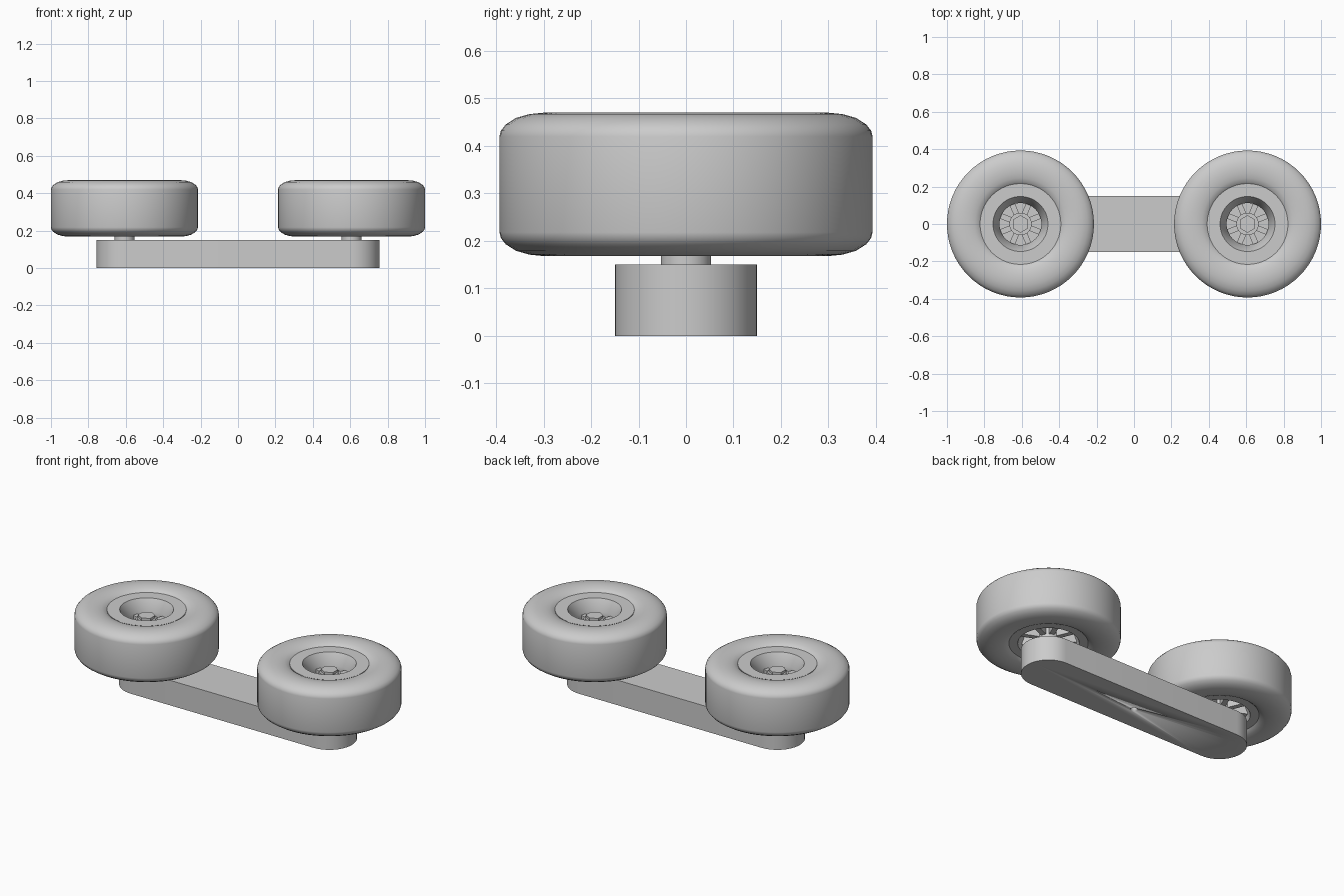
import bpy, bmesh, math
from mathutils import Matrix, Vector

if "Cube" in bpy.data.objects:
    bpy.data.objects.remove(bpy.data.objects["Cube"])

WHEEL_X = 0.607
MID_Z = 0.319

grey = bpy.data.materials.new("plain_grey")
grey.use_nodes = True
colour = (0.6, 0.6, 0.6, 1)
grey.diffuse_color = colour
grey.node_tree.nodes["Principled BSDF"].inputs["Base Color"].default_value = colour


def finish(bm, name, x=0, angle=35):
    bmesh.ops.recalc_face_normals(bm, faces=bm.faces)
    mesh = bpy.data.meshes.new(name)
    bm.to_mesh(mesh)
    bm.free()
    mesh.materials.append(grey)
    obj = bpy.data.objects.new(name, mesh)
    bpy.context.collection.objects.link(obj)
    obj.location.x = x
    bpy.ops.object.select_all(action='DESELECT')
    obj.select_set(True)
    bpy.context.view_layer.objects.active = obj
    bpy.ops.object.shade_smooth_by_angle(angle=math.radians(angle))
    return obj


def lathe(name, profile, x, steps=64):
    """Revolve a closed (radius, height) loop around the vertical axis."""
    bm = bmesh.new()
    verts = [bm.verts.new((r, 0, z)) for r, z in profile]
    edges = [bm.edges.new((v, verts[i - 1])) for i, v in enumerate(verts)]
    bmesh.ops.spin(bm, geom=verts + edges, cent=(0, 0, 0), axis=(0, 0, 1),
                   angle=math.tau, steps=steps, use_duplicate=False)
    bmesh.ops.remove_doubles(bm, verts=bm.verts, dist=0.0001)
    return finish(bm, name, x)


def cylinder(name, radius, bottom, top, x, sides=32):
    bm = bmesh.new()
    bmesh.ops.create_cone(bm, cap_ends=True, segments=sides, radius1=radius,
                          radius2=radius, depth=top - bottom,
                          matrix=Matrix.Translation((0, 0, (top + bottom) / 2)))
    return finish(bm, name, x)


# Mounting bar with rounded ends
bm = bmesh.new()
outline = []
for i in range(50):
    a = math.pi * (i % 25) / 24 - math.pi / 2 + (math.pi if i >= 25 else 0)
    cx = WHEEL_X if i < 25 else -WHEEL_X
    outline.append(bm.verts.new((cx + 0.15 * math.cos(a), 0.15 * math.sin(a), 0)))
base = bm.faces.new(outline)
top = bmesh.ops.extrude_face_region(bm, geom=[base])["geom"]
bmesh.ops.translate(bm, vec=(0, 0, 0.15),
                    verts=[v for v in top if isinstance(v, bmesh.types.BMVert)])
bar = finish(bm, "mounting_bar")

# Small blind hole under the middle of the bar
drill = cylinder("hole_cutter", 0.02, -0.05, 0.03, 0, 24)
cut = bar.modifiers.new("hole", 'BOOLEAN')
cut.operation = 'DIFFERENCE'
cut.object = drill
drill.hide_render = True
drill.hide_viewport = True

# Tyre section: upper half, mirrored to the lower half
upper = [(0.215, 0.446), (0.225, 0.455), (0.245, 0.463), (0.27, 0.468), (0.30, 0.47),
         (0.33, 0.467), (0.358, 0.459), (0.38, 0.445), (0.39, 0.432), (0.393, 0.42)]
tyre_section = upper + [(r, 2 * MID_Z - z) for r, z in reversed(upper)]
# Core section: flat face and conical recess above, wider flare below
core_section = [(0.216, 0.45), (0.147, 0.45), (0.112, 0.385), (0.112, 0.34),
                (0.15, 0.24), (0.168, 0.19), (0.216, 0.19)]

for side, x in (("left", WHEEL_X), ("right", -WHEEL_X)):
    lathe(side + "_tyre", tyre_section, x)
    lathe(side + "_wheel_core", core_section, x)
    cylinder(side + "_hub_sleeve", 0.06, 0.20, 0.395, x)
    cylinder(side + "_axle", 0.053, 0.145, 0.40, x)
    cylinder(side + "_axle_nut", 0.047, 0.395, 0.415, x, 6)

    # Eight spokes joining the sleeve to the core
    bm = bmesh.new()
    for k in range(8):
        place = (Matrix.Rotation(math.tau * (k + 0.5) / 8, 4, 'Z')
                 @ Matrix.Translation((0.1, 0, 0.295))
                 @ Matrix.Diagonal(Vector((0.11, 0.03, 0.16, 1))))
        bmesh.ops.create_cube(bm, size=1, matrix=place)
    finish(bm, side + "_spokes", x)
